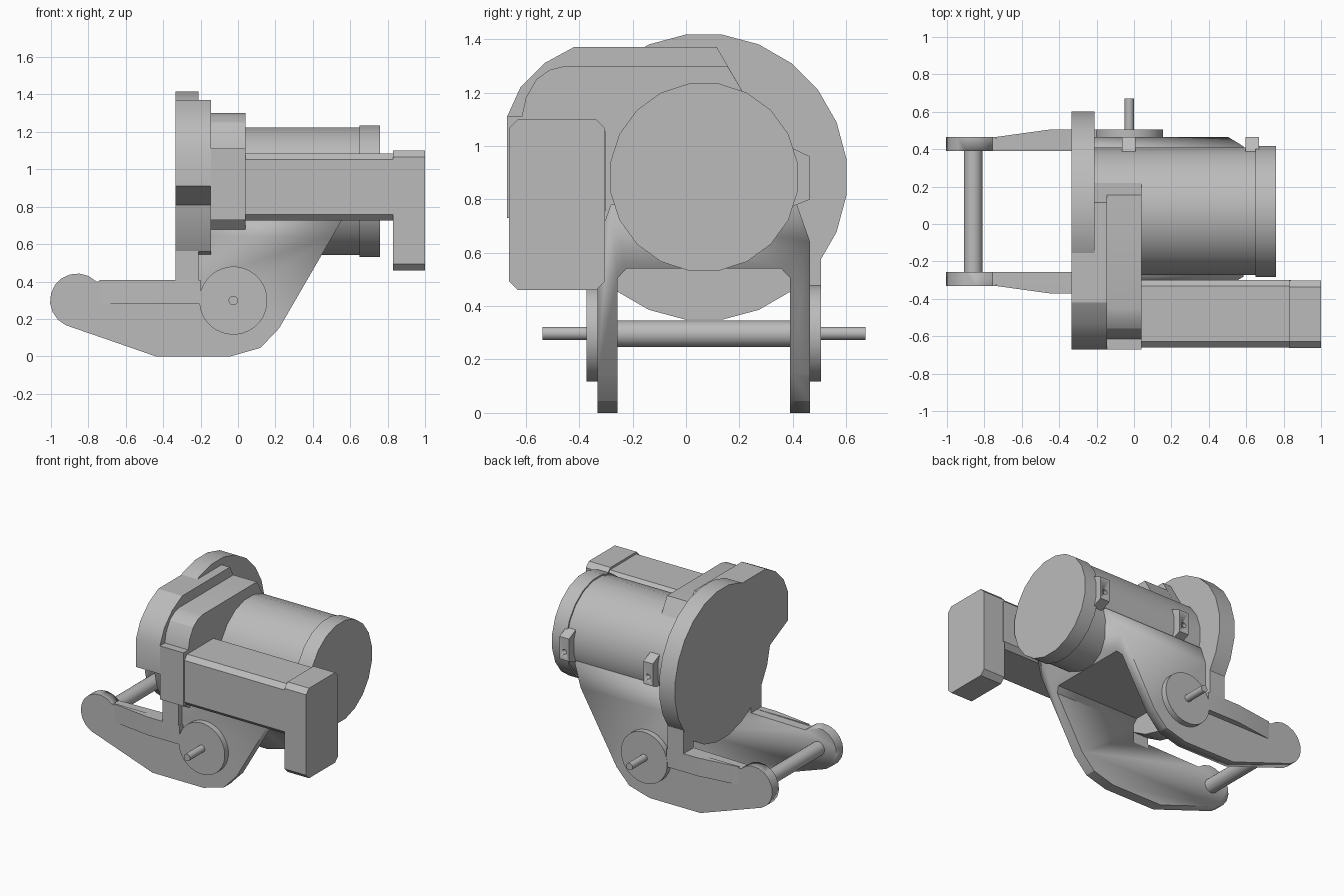
import bpy, bmesh, math
from mathutils import Vector

if "Cube" in bpy.data.objects:
    bpy.data.objects.remove(bpy.data.objects["Cube"])

grey = bpy.data.materials.new("plain_grey")
grey.use_nodes = True
grey.diffuse_color = (0.5, 0.5, 0.5, 1)
grey.node_tree.nodes["Principled BSDF"].inputs["Base Color"].default_value = (0.5, 0.5, 0.5, 1)

MID = 0.067      # y of the symmetry plane of motor and arms
AXIS_Z = 0.883   # height of the motor axis


def prism(name, axis, outline, start, end, bevel=0):
    """Extrude an outline along an axis; outline is in the other two axes, in order."""
    def place(p, t):
        v = list(p)
        v.insert("xyz".index(axis), t)
        return Vector(v)
    bm = bmesh.new()
    face = bm.faces.new([bm.verts.new(place(p, start)) for p in outline])
    moved = bmesh.ops.extrude_face_region(bm, geom=[face])["geom"]
    shift = place((0, 0), end - start)
    bmesh.ops.translate(bm, vec=shift, verts=[g for g in moved if isinstance(g, bmesh.types.BMVert)])
    bmesh.ops.recalc_face_normals(bm, faces=bm.faces)
    if bevel:
        edges = [e for e in bm.edges
                 if abs((e.verts[0].co - e.verts[1].co).normalized().dot(shift.normalized())) > 0.9]
        bmesh.ops.bevel(bm, geom=edges, offset=bevel, segments=1, affect='EDGES')
    mesh = bpy.data.meshes.new(name)
    bm.to_mesh(mesh)
    bm.free()
    obj = bpy.data.objects.new(name, mesh)
    bpy.context.collection.objects.link(obj)
    mesh.materials.append(grey)
    bpy.ops.object.select_all(action='DESELECT')
    obj.select_set(True)
    bpy.context.view_layer.objects.active = obj
    bpy.ops.object.shade_smooth_by_angle(angle=math.radians(25))
    return obj


def circle(a, b, r, sides):
    return [(a + r * math.cos(2 * math.pi * (i + 0.5) / sides),
             b + r * math.sin(2 * math.pi * (i + 0.5) / sides)) for i in range(sides)]


def box(a0, a1, b0, b1):
    return [(a0, b0), (a1, b0), (a1, b1), (a0, b1)]


def cut(obj, cutter, operation='DIFFERENCE'):
    mod = obj.modifiers.new("cut", 'BOOLEAN')
    mod.operation = operation
    mod.solver = 'EXACT'
    mod.object = cutter
    cutter.hide_render = True
    cutter.hide_set(True)
    cutter.display_type = 'WIRE'


# Motor
prism("motor_body", 'x', circle(MID, AXIS_Z, 0.345, 20), -0.22, 0.65)
prism("motor_cap", 'x', circle(MID, AXIS_Z, 0.355, 20), 0.65, 0.76)

# Gear housing: round plate, side cover and inner step
prism("gear_disc", 'x', circle(MID, AXIS_Z, 0.538, 24), -0.335, -0.21)
prism("gear_cover", 'x', [
    (-0.67, 0.91), (-0.67, 1.11), (-0.62, 1.22), (-0.53, 1.31), (-0.42, 1.37),
    (0.115, 1.37), (0.22, 1.19), (0.22, 0.6), (-0.3, 0.53), (-0.37, 0.56),
    (-0.435, 0.68), (-0.467, 0.81)], -0.334, -0.145)
prism("gear_cover_step", 'x', [
    (-0.67, 0.73), (-0.67, 1.11), (-0.615, 1.11), (-0.6, 1.18), (-0.56, 1.25),
    (-0.51, 1.285), (-0.45, 1.3), (0.155, 1.3), (0.22, 1.19), (0.22, 0.66),
    (-0.3, 0.66), (-0.37, 0.73)], -0.146, 0.04)

# Side drive with its end box
prism("side_drive", 'x', box(-0.66, -0.3, 0.725, 1.085), 0.03, 0.84, 0.032)
prism("side_drive_end", 'x', box(-0.663, -0.303, 0.46, 1.1), 0.83, 1.0, 0.034)

# Yoke: side profile trimmed to the arch-shaped end profile
tip = [(-0.86 + 0.145 * math.cos(math.radians(a)), 0.298 + 0.145 * math.sin(math.radians(a)))
       for a in range(45, 246, 20)]
profile = tip + [(-0.44, 0), (-0.04, 0), (0.12, 0.045), (0.22, 0.15),
                 (0.585, 0.78), (-0.21, 0.78), (-0.21, 0.41)]
yoke = prism("yoke", 'y', profile, MID - 0.398, MID + 0.398)
half = [(0.323, -0.1), (0.323, 0.505), (0.29, 0.54)]
outer = [(0.345, 0.79), (0.398, 0.64), (0.398, -0.1)]
arch = [(MID + y, z) for y, z in half] + [(MID - y, z) for y, z in reversed(half)]
arch += [(MID - y, z) for y, z in reversed(outer)] + [(MID + y, z) for y, z in outer]
cut(yoke, prism("yoke_trim", 'x', arch, -1.2, 0.8), 'INTERSECT')

# Parts on both arms: rib, hub, pin and post
for side, label in ((1, "left"), (-1, "right")):
    def y(d):
        return MID + side * d
    prism(label + "_arm_rib", 'z', [(-0.74, y(0.39)), (-0.74, y(0.398)), (-0.45, y(0.438)),
                                    (-0.2, y(0.438)), (-0.2, y(0.39))], 0.28, 0.409)
    prism(label + "_hub", 'y', circle(-0.025, 0.298, 0.182, 32), y(0.39), y(0.439))
    prism(label + "_pin", 'y', circle(-0.025, 0.298, 0.025, 16), y(0.4), y(0.605))
    prism(label + "_post", 'x', box(y(0.323), y(0.438), 0.38, 0.59), -0.334, -0.21)

# Cross rod at the arm tips
prism("cross_rod", 'y', circle(-0.86, 0.296, 0.05, 20), MID - 0.33, MID + 0.33)

# Drilled lugs on the motor
for i, x in enumerate((-0.028, 0.632)):
    lug = prism(f"lug_{i + 1}", 'x', [(0.36, 1.01), (0.465, 0.96), (0.465, 0.8), (0.38, 0.765)],
                x - 0.037, x + 0.037)
    cut(lug, prism(f"lug_hole_{i + 1}", 'y', circle(x, 0.86, 0.017, 12), 0.43, 0.5))
